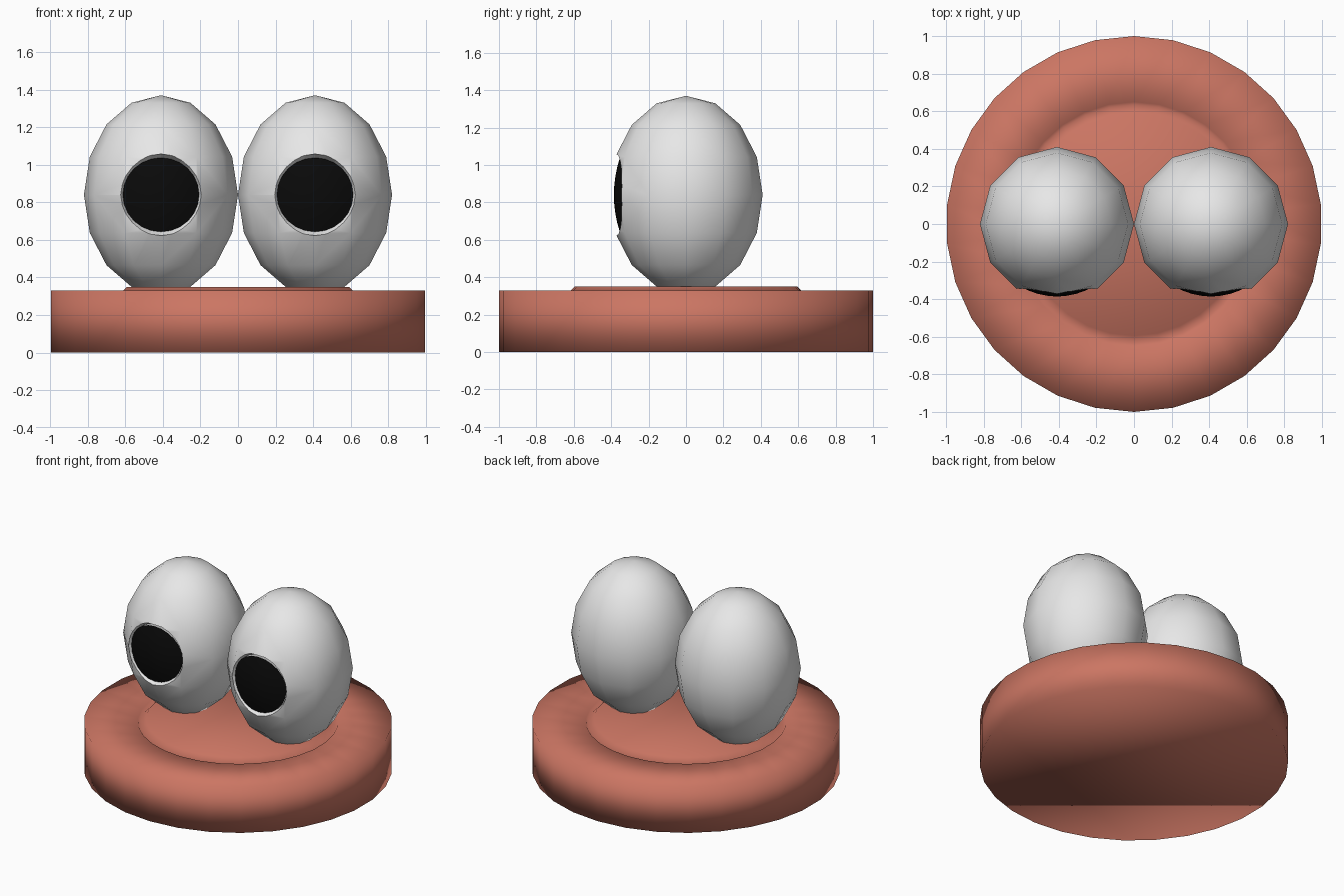
import bpy, bmesh, math

if "Cube" in bpy.data.objects:
    bpy.data.objects.remove(bpy.data.objects["Cube"])

def material(name, rgb):
    m = bpy.data.materials.new(name)
    m.diffuse_color = (*rgb, 1)
    m.use_nodes = True
    m.node_tree.nodes["Principled BSDF"].inputs["Base Color"].default_value = m.diffuse_color
    return m

CLAY = material("terracotta", (0.60, 0.18, 0.125))
WHITE = material("eye white", (0.8, 0.8, 0.8))
BLACK = material("pupil black", (0.003, 0.003, 0.003))

def finish(bm, name, mat, smooth=True, loc=(0, 0, 0)):
    me = bpy.data.meshes.new(name)
    for f in bm.faces:
        f.smooth = smooth
    bm.to_mesh(me)
    bm.free()
    me.materials.append(mat)
    ob = bpy.data.objects.new(name, me)
    ob.location = loc
    bpy.context.collection.objects.link(ob)
    return ob

def loft(bm, rings):
    """Bridge successive vertex rings with quads and cap the last one."""
    loops = [[bm.verts.new(p) for p in ring] for ring in rings]
    for a, b in zip(loops, loops[1:]):
        n = len(a)
        for i in range(n):
            bm.faces.new((a[i], a[(i + 1) % n], b[(i + 1) % n], b[i]))
    bm.faces.new(loops[-1])
    return loops

def circle(n, r, z):
    return [(r * math.sin(-2 * math.pi * i / n), r * math.cos(2 * math.pi * i / n), z)
            for i in range(n)]

# Base: soft-shaded disc with a narrow groove around a slightly raised centre
bm = bmesh.new()
profile = [(1, 0), (1, 0.33), (0.65, 0.33), (0.635, 0.31), (0.595, 0.35)]
loops = loft(bm, [circle(30, r, z) for r, z in profile])
bm.faces.new(loops[0][::-1])
finish(bm, "base", CLAY)

EYE_R, EYE_H, EYE_Z, EYE_X = 0.41, 0.53, 0.84, 0.41
INSET = 0.94          # pupil lies on a slightly smaller ellipsoid
PUPIL_X, PUPIL_Z, SIDES = 0.203, 0.197, 24

def oval(scale, depth=None):
    """Ring facing the front; without a depth it lies on the inset ellipsoid."""
    pts = []
    for i in range(SIDES):
        a = 2 * math.pi * i / SIDES
        x, z = PUPIL_X * scale * math.cos(a), PUPIL_Z * scale * math.sin(a)
        y = depth
        if y is None:
            y = -EYE_R * INSET * math.sqrt(
                1 - (x / (EYE_R * INSET)) ** 2 - (z / (EYE_H * INSET)) ** 2)
        pts.append((x, y, z))
    return pts

for side, sx in (("left", -1), ("right", 1)):
    loc = (sx * EYE_X, 0, EYE_Z)

    # Socket cutter: flared oval plug
    bm = bmesh.new()
    loops = loft(bm, [oval(1.0, -0.30), oval(1.0, -0.325), oval(1.1, -0.36), oval(1.1, -0.6)])
    bm.faces.new(loops[0][::-1])
    bmesh.ops.recalc_face_normals(bm, faces=bm.faces)
    cutter = finish(bm, side + "_socket_cutter", WHITE, False, loc)
    cutter.hide_render = True
    cutter.hide_viewport = True

    # Eyeball
    bm = bmesh.new()
    bmesh.ops.create_uvsphere(bm, u_segments=12, v_segments=8, radius=1)
    bmesh.ops.scale(bm, vec=(EYE_R, EYE_R, EYE_H), verts=bm.verts)
    eye = finish(bm, side + "_eyeball", WHITE, True, loc)
    cut = eye.modifiers.new("socket", 'BOOLEAN')
    cut.operation = 'DIFFERENCE'
    cut.solver = 'EXACT'
    cut.object = cutter

    # Pupil: curved cap filling the socket
    bm = bmesh.new()
    loft(bm, [oval(s) for s in (1.0, 0.75, 0.5, 0.25, 0.08)])
    bmesh.ops.recalc_face_normals(bm, faces=bm.faces)
    if sum(f.normal.y for f in bm.faces) > 0:
        bmesh.ops.reverse_faces(bm, faces=bm.faces)
    finish(bm, side + "_pupil", BLACK, True, loc)
